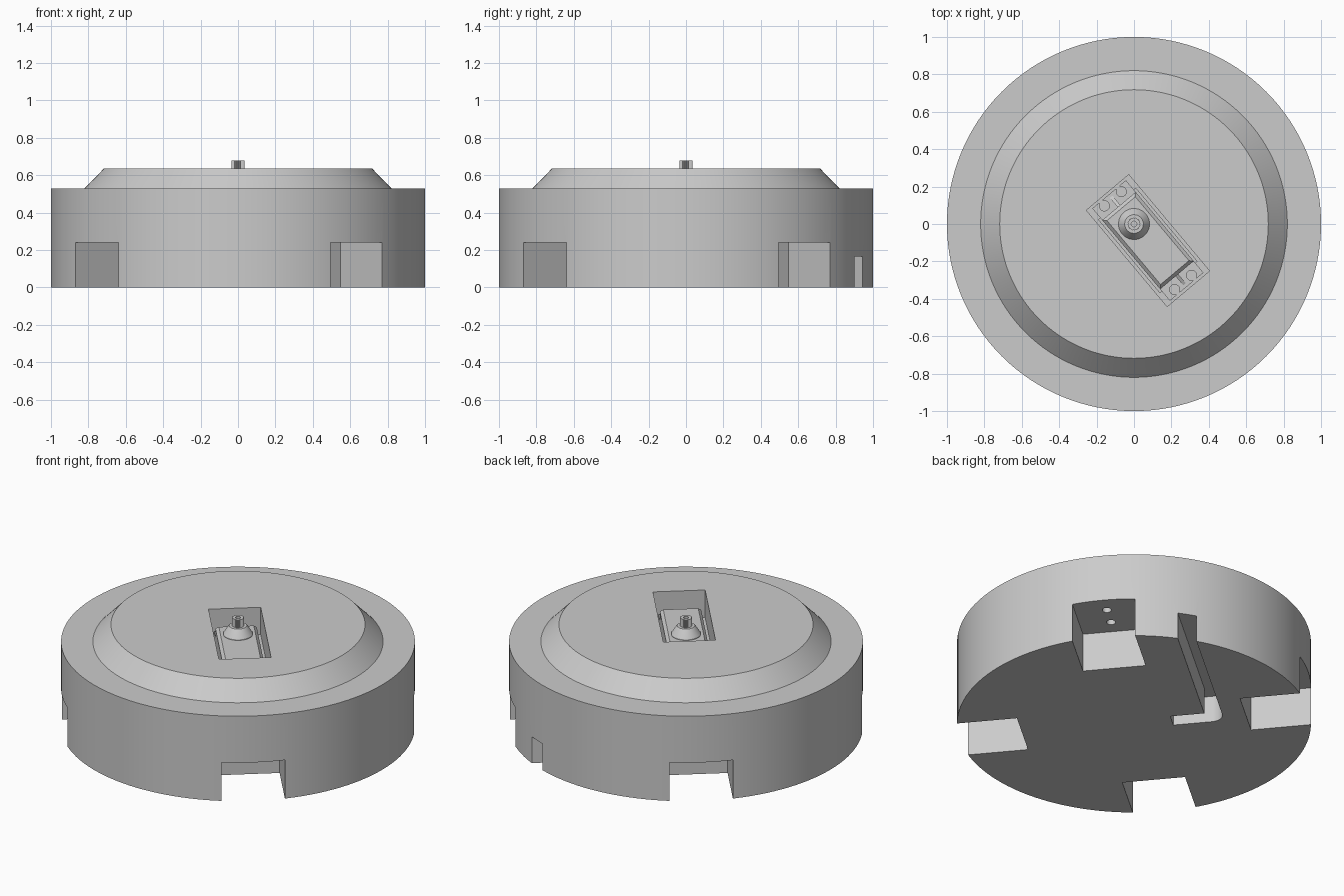
import bpy, bmesh
from math import cos, sin, pi, radians
from mathutils import Matrix

cube = bpy.data.objects.get("Cube")
if cube:
    bpy.data.objects.remove(cube, do_unlink=True)

TURN = radians(40)          # the servo, notches and cable channel share this heading
SPIN = Matrix.Rotation(TURN, 4, 'Z')

grey = bpy.data.materials.new("plain_grey")
grey.use_nodes = True
COLOUR = (0.6, 0.6, 0.6, 1)
grey.diffuse_color = COLOUR
grey.node_tree.nodes["Principled BSDF"].inputs["Base Color"].default_value = COLOUR


def finish(name, bm, turn=True):
    """Turn a bmesh into a named object."""
    if turn:
        bm.transform(SPIN)
    bmesh.ops.recalc_face_normals(bm, faces=bm.faces)
    mesh = bpy.data.meshes.new(name)
    bm.to_mesh(mesh)
    bm.free()
    mesh.materials.append(grey)
    obj = bpy.data.objects.new(name, mesh)
    bpy.context.collection.objects.link(obj)
    return obj


def add_box(bm, x0, x1, y0, y1, z0, z1):
    m = Matrix.Translation(((x0 + x1) / 2, (y0 + y1) / 2, (z0 + z1) / 2))
    m = m @ Matrix.Diagonal((x1 - x0, y1 - y0, z1 - z0, 1))
    return bmesh.ops.create_cube(bm, size=1, matrix=m)["verts"]


def add_rod(bm, x, y, r, z0, z1, sides=24):
    bmesh.ops.create_cone(bm, cap_ends=True, segments=sides, radius1=r, radius2=r,
                          depth=z1 - z0, matrix=Matrix.Translation((x, y, (z0 + z1) / 2)))


def add_prism(bm, points, z0, z1):
    face = bm.faces.new([bm.verts.new((x, y, z0)) for x, y in points])
    up = bmesh.ops.extrude_face_region(bm, geom=[face])["geom"]
    bmesh.ops.translate(bm, vec=(0, 0, z1 - z0),
                        verts=[v for v in up if isinstance(v, bmesh.types.BMVert)])


def add_lathe(bm, profile, steps):
    """Spin a closed-on-axis profile of (radius, z) points round z."""
    verts = [bm.verts.new((r, 0, z)) for r, z in profile]
    edges = [bm.edges.new(pair) for pair in zip(verts, verts[1:])]
    bmesh.ops.spin(bm, geom=verts + edges, axis=(0, 0, 1), cent=(0, 0, 0),
                   angle=2 * pi, steps=steps, use_merge=True)
    bmesh.ops.remove_doubles(bm, verts=bm.verts, dist=1e-5)


def activate(obj):
    bpy.ops.object.select_all(action='DESELECT')
    obj.select_set(True)
    bpy.context.view_layer.objects.active = obj


def carve(obj, bm):
    """Cut a bmesh out of an object and discard the cutter."""
    cutter = finish("cutter", bm)
    cutter.hide_render = True
    mod = obj.modifiers.new("cut", 'BOOLEAN')
    mod.operation, mod.solver, mod.object = 'DIFFERENCE', 'EXACT', cutter
    activate(obj)
    bpy.ops.object.modifier_apply(modifier=mod.name)
    bpy.data.objects.remove(cutter, do_unlink=True)


def smooth(obj, degrees=25):
    activate(obj)
    bpy.ops.object.shade_smooth_by_angle(angle=radians(degrees))


# Round base with a raised bevelled deck
bm = bmesh.new()
add_lathe(bm, [(0, 0), (1, 0), (1, 0.53), (0.82, 0.53), (0.718, 0.635), (0, 0.635)], 128)
base = finish("round_base", bm, turn=False)

# Four rim notches, each with two screw holes in its ceiling
notches, holes = bmesh.new(), bmesh.new()
for i in range(4):
    quarter = Matrix.Rotation(i * pi / 2, 4, 'Z')
    bmesh.ops.transform(notches, matrix=quarter,
                        verts=add_box(notches, 0.64, 1.1, -0.18, 0.18, -0.1, 0.24))
    for reach in (0.745, 0.885):
        spot = quarter.to_3x3().col[0] * reach
        add_rod(holes, spot.x, spot.y, 0.026, 0.2, 0.4)
carve(base, notches)
carve(base, holes)

# Servo pocket: wide upper recess and narrower well
bm = bmesh.new()
add_box(bm, -0.148, 0.148, -0.452, 0.22, 0.465, 0.8)
carve(base, bm)
bm = bmesh.new()
add_box(bm, -0.13, 0.13, -0.37, 0.14, 0.12, 0.5)
carve(base, bm)

# Cable channel on the underside with a rounded elbow, and a tunnel to the well
bend = [(0.02 - 0.07 * sin(a), 0.44 + 0.07 * cos(a))
        for a in (k * pi / 16 for k in range(9))]
bm = bmesh.new()
add_prism(bm, [(1.1, 0.412), (1.1, 0.51)] + bend
          + [(-0.05, 0.217), (0.05, 0.217), (0.05, 0.412)], -0.1, 0.165)
carve(base, bm)
bm = bmesh.new()
add_box(bm, -0.04, 0.04, 0.13, 0.23, 0.125, 0.16)
carve(base, bm)
smooth(base)

# Servo case with chamfered top
bm = bmesh.new()
add_box(bm, -0.117, 0.117, -0.357, 0.125, 0.174, 0.575)
top = [e for e in bm.edges if all(v.co.z > 0.5 for v in e.verts)]
bmesh.ops.bevel(bm, geom=top, offset=0.018, segments=1, affect='EDGES')
finish("servo_case", bm)

# Mounting flange with keyhole screw slots
bm = bmesh.new()
add_box(bm, -0.117, 0.117, -0.438, 0.207, 0.468, 0.5)
flange = finish("servo_flange", bm)
rods, slots = bmesh.new(), bmesh.new()
for x in (-0.059, 0.059):
    for y, end in ((0.176, 0.23), (-0.408, -0.46)):
        add_rod(rods, x, y, 0.027, 0.4, 0.55)
        add_box(slots, x - 0.011, x + 0.011, min(y, end), max(y, end), 0.4, 0.55)
carve(flange, rods)
carve(flange, slots)
smooth(flange)

# Stiffening ribs between the screw slots
for name, inner, outer in (("front_rib", -0.357, -0.42), ("back_rib", 0.125, 0.19)):
    bm = bmesh.new()
    for v in add_box(bm, -0.009, 0.009, min(inner, outer), max(inner, outer), 0.495, 0.53):
        if abs(v.co.y - outer) < 0.001 and v.co.z > 0.51:
            v.co.z = 0.502
    finish(name, bm)

# Output collar
bm = bmesh.new()
add_lathe(bm, [(0, 0.57), (0.083, 0.57), (0.083, 0.582), (0.058, 0.62),
               (0.05, 0.63), (0, 0.63)], 48)
smooth(finish("output_collar", bm))

# Splined output shaft with a screw hole
TEETH = 24
bm = bmesh.new()
add_prism(bm, [(r * cos(a), r * sin(a)) for r, a in
               ((0.035 if k % 2 else 0.031, k * pi / TEETH) for k in range(2 * TEETH))],
          0.62, 0.68)
shaft = finish("output_shaft", bm)
bm = bmesh.new()
add_rod(bm, 0, 0, 0.015, 0.64, 0.7)
carve(shaft, bm)
